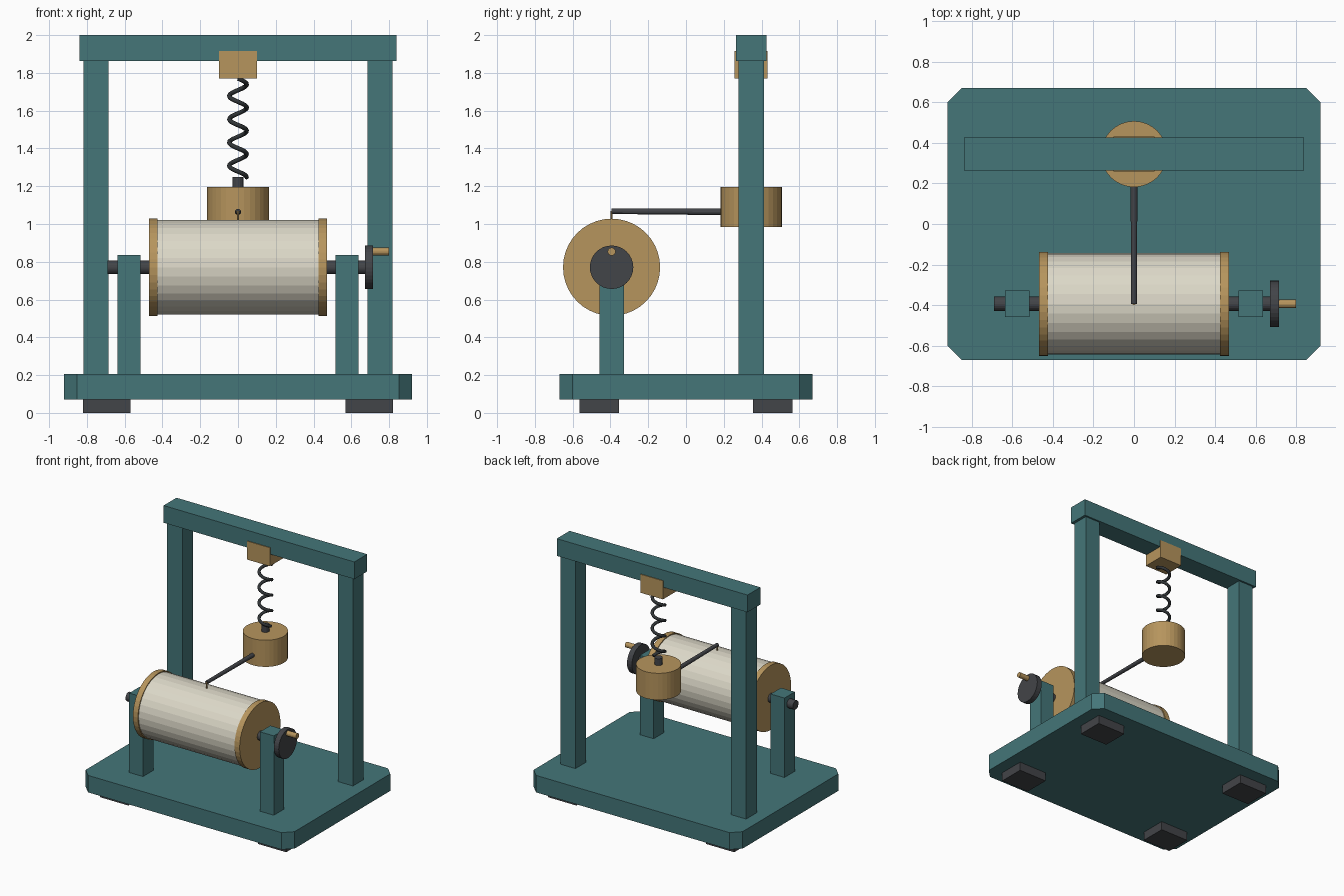
import bpy, bmesh
from math import pi, cos, sin
from mathutils import Vector

if "Cube" in bpy.data.objects:
    bpy.data.objects.remove(bpy.data.objects["Cube"])


def material(name, rgb):
    m = bpy.data.materials.new(name)
    m.diffuse_color = (*rgb, 1)
    m.use_nodes = True
    m.node_tree.nodes["Principled BSDF"].inputs["Base Color"].default_value = m.diffuse_color
    return m


TEAL = material("teal_paint", (0.058, 0.18, 0.19))
BRASS = material("brass", (0.47, 0.30, 0.11))
DARK = material("dark_steel", (0.055, 0.058, 0.065))
SPRING = material("spring_steel", (0.03, 0.035, 0.038))
PAPER = material("paper", (0.72, 0.69, 0.58))


def add_object(name, mesh, mat):
    ob = bpy.data.objects.new(name, mesh)
    bpy.context.collection.objects.link(ob)
    mesh.materials.clear()
    mesh.materials.append(mat)
    return ob


def box(name, x, y, z, mat, chamfer=0):
    """Box from (min, max) ranges; chamfer cuts the upright edges."""
    lo, hi = Vector((x[0], y[0], z[0])), Vector((x[1], y[1], z[1]))
    bm = bmesh.new()
    bmesh.ops.create_cube(bm, size=1)
    for v in bm.verts:
        v.co = (lo + hi) / 2 + v.co * (hi - lo)
    if chamfer:
        upright = [e for e in bm.edges
                   if (e.verts[0].co - e.verts[1].co).xy.length < 1e-5]
        bmesh.ops.bevel(bm, geom=upright, offset=chamfer, segments=1, affect='EDGES')
    me = bpy.data.meshes.new(name)
    bm.to_mesh(me)
    bm.free()
    return add_object(name, me, mat)


def rod(name, a, b, radius, mat, sides=32, radius_end=None):
    """Cylinder or cone between two points."""
    a, b = Vector(a), Vector(b)
    bm = bmesh.new()
    bmesh.ops.create_cone(bm, cap_ends=True, segments=sides, radius1=radius,
                          radius2=radius if radius_end is None else radius_end,
                          depth=(b - a).length)
    turn = Vector((0, 0, 1)).rotation_difference(b - a).to_matrix()
    for v in bm.verts:
        v.co = turn @ v.co + (a + b) / 2
    me = bpy.data.meshes.new(name)
    bm.to_mesh(me)
    bm.free()
    return add_object(name, me, mat)


def span(side, near, far):
    return tuple(sorted((side * near, side * far)))


DY, DZ = -0.394, 0.771   # drum axis
WY = 0.345               # frame and weight plane

# base and feet
box("base", (-0.92, 0.92), (-0.67, 0.67), (0.07, 0.205), TEAL, 0.068)
for sx, side in ((-1, "left"), (1, "right")):
    for sy, end in ((-1, "front"), (1, "back")):
        box(f"foot_{end}_{side}", span(sx, 0.57, 0.82), span(sy, 0.355, 0.565),
            (0, 0.075), DARK)
    # uprights and drum bearings
    box(f"frame_post_{side}", span(sx, 0.685, 0.818), (WY - 0.067, WY + 0.067),
        (0.2, 1.87), TEAL)
    box(f"drum_support_{side}", span(sx, 0.515, 0.637), (DY - 0.065, DY + 0.065),
        (0.2, 0.837), TEAL)
    rod(f"drum_flange_{side}", (sx * 0.425, DY, DZ), (sx * 0.47, DY, DZ), 0.257, BRASS, 40)

# top beam and spring hanger
box("top_beam", (-0.84, 0.84), (WY - 0.081, WY + 0.081), (1.863, 2.0), TEAL)
box("spring_hanger", (-0.1, 0.1), (WY - 0.087, WY + 0.087), (1.77, 1.917), BRASS)

# drum, axle and crank
rod("drum", (-0.43, DY, DZ), (0.43, DY, DZ), 0.25, PAPER)
rod("axle", (-0.69, DY, DZ), (0.69, DY, DZ), 0.036, DARK, 20)
rod("crank_disc", (0.672, DY, DZ), (0.715, DY, DZ), 0.115, DARK)
rod("crank_handle", (0.70, DY, DZ + 0.083), (0.80, DY, DZ + 0.083), 0.021, BRASS, 16)

# hanging weight and its stud
rod("weight", (0, WY, 0.985), (0, WY, 1.197), 0.163, BRASS)
rod("weight_stud", (0, WY, 1.19), (0, WY, 1.25), 0.03, DARK, 16)

# coil spring, winding left-handed from the stud to the hanger
turns, steps, r = 4.25, 102, 0.046
curve = bpy.data.curves.new("spring_path", 'CURVE')
curve.dimensions = '3D'
curve.bevel_depth = 0.012
curve.bevel_resolution = 2
curve.use_fill_caps = True
spline = curve.splines.new('POLY')
spline.points.add(steps)
for i, p in enumerate(spline.points):
    t = i / steps
    ang = -2 * pi * turns * t
    p.co = (r * cos(ang), WY + r * sin(ang), 1.247 + 0.523 * t, 1)
temp = bpy.data.objects.new("spring_path", curve)
spring_mesh = bpy.data.meshes.new_from_object(temp)
bpy.data.objects.remove(temp)
spring = add_object("coil_spring", spring_mesh, SPRING)
spring_mesh.shade_smooth()

# pen arm and stylus touching the drum
rod("pen_arm", (0, WY - 0.14, 1.064), (0, DY, 1.067), 0.017, DARK, 12, 0.014)
rod("stylus", (0, DY, 1.07), (0, DY, 1.015), 0.007, BRASS, 10, 0.004)
